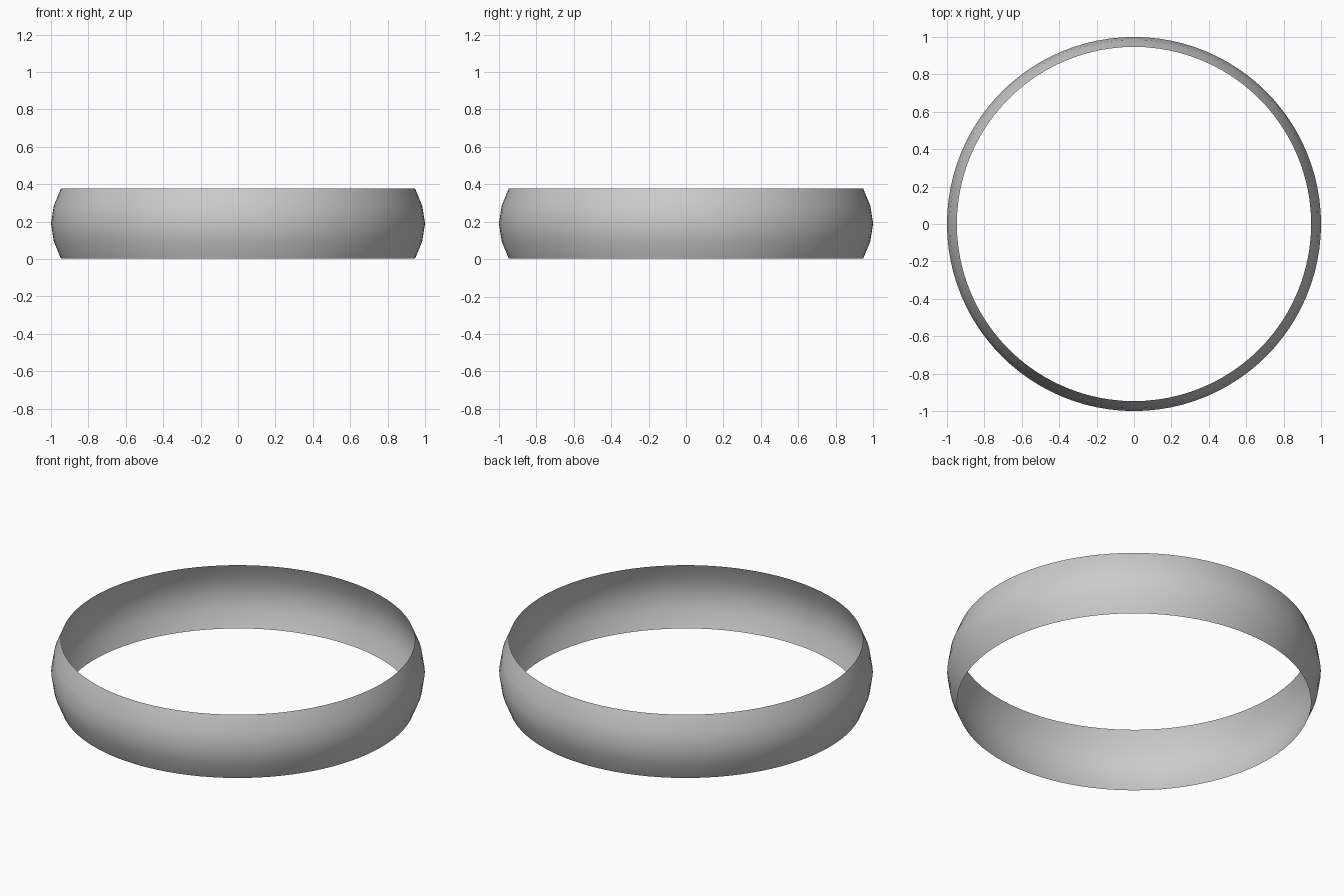
import bpy, bmesh, math

if "Cube" in bpy.data.objects:
    bpy.data.objects.remove(bpy.data.objects["Cube"])

SEGMENTS = 96
# Bulging band profile: (radius, height)
PROFILE = [(0.947, 0.003), (0.985, 0.095), (1.0, 0.19), (0.985, 0.285), (0.947, 0.377)]

# Single-walled open band, spun around z
bm = bmesh.new()
rings = []
for r, z in PROFILE:
    rings.append([bm.verts.new((r * math.cos(2 * math.pi * i / SEGMENTS),
                                r * math.sin(2 * math.pi * i / SEGMENTS), z))
                  for i in range(SEGMENTS)])
for low, high in zip(rings, rings[1:]):
    for i in range(SEGMENTS):
        j = (i + 1) % SEGMENTS
        bm.faces.new((low[i], low[j], high[j], high[i])).smooth = True

mesh = bpy.data.meshes.new("ring_band")
bm.to_mesh(mesh)
bm.free()
band = bpy.data.objects.new("ring_band", mesh)
bpy.context.collection.objects.link(band)
